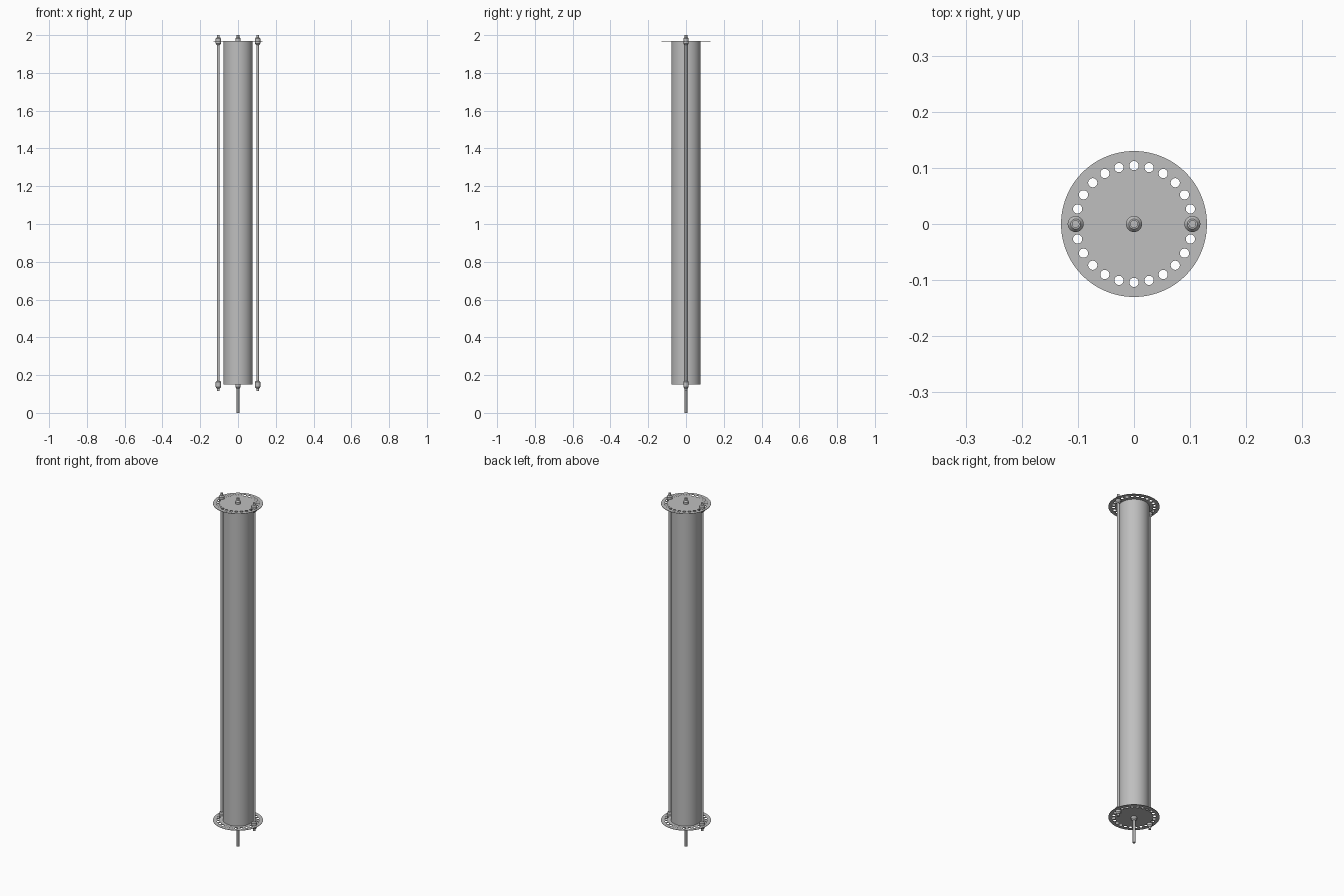
import bpy, bmesh, math

if "Cube" in bpy.data.objects:
    bpy.data.objects.remove(bpy.data.objects["Cube"])

metal = bpy.data.materials.new("brushed_grey")
metal.use_nodes = True
grey = (0.52, 0.52, 0.52, 1)
metal.diffuse_color = grey
metal.node_tree.nodes["Principled BSDF"].inputs["Base Color"].default_value = grey

BOTTOM, TOP = 0.15, 1.968      # plate heights
BOLT_R = 0.104                 # bolt circle radius
ROD_R = 0.0068


def add_object(name, mesh):
    obj = bpy.data.objects.new(name, mesh)
    bpy.context.collection.objects.link(obj)
    obj.data.materials.clear()
    obj.data.materials.append(metal)
    return obj


def lathe(name, profile, x=0, sides=32):
    """Solid of revolution about a vertical axis from (radius, z) points."""
    bm = bmesh.new()
    rings = []
    for r, z in profile:
        angles = [2 * math.pi * i / sides for i in range(sides)]
        rings.append([bm.verts.new((x + r * math.cos(a), r * math.sin(a), z)) for a in angles])
    for low, high in zip(rings, rings[1:]):
        for i in range(sides):
            j = (i + 1) % sides
            bm.faces.new((low[i], low[j], high[j], high[i]))
    bm.faces.new(rings[0])
    bm.faces.new(rings[-1])
    bmesh.ops.recalc_face_normals(bm, faces=bm.faces)
    mesh = bpy.data.meshes.new(name)
    bm.to_mesh(mesh)
    bm.free()
    obj = add_object(name, mesh)
    bpy.ops.object.select_all(action='DESELECT')
    obj.select_set(True)
    bpy.context.view_layer.objects.active = obj
    bpy.ops.object.shade_smooth_by_angle()
    return obj


def nut(name, x, z, direction):
    """Nut with a tapered outer end, standing on a plate."""
    shape = [(0.0143, 0), (0.0143, 0.013), (0.009, 0.02)]
    lathe(name, [(r, z + direction * h) for r, h in shape], x, 24)


def perforated_plate(name, z):
    """Thin disc with a ring of holes."""
    curve = bpy.data.curves.new(name, 'CURVE')
    curve.dimensions = '2D'
    curve.fill_mode = 'BOTH'
    curve.extrude = 0.001

    def circle(cx, cy, r, n):
        spline = curve.splines.new('POLY')
        spline.points.add(n - 1)
        for i, p in enumerate(spline.points):
            a = 2 * math.pi * i / n
            p.co = (cx + r * math.cos(a), cy + r * math.sin(a), 0, 1)
        spline.use_cyclic_u = True

    circle(0, 0, 0.13, 96)
    for k in range(24):
        a = 2 * math.pi * k / 24
        circle(BOLT_R * math.cos(a), BOLT_R * math.sin(a), 0.0082, 20)
    source = bpy.data.objects.new(name + "_outline", curve)
    mesh = bpy.data.meshes.new_from_object(source)
    bpy.data.objects.remove(source)
    plate = add_object(name, mesh)
    plate.location.z = z


# Main body and end plates
lathe("body_tube", [(0.078, BOTTOM), (0.078, TOP)], sides=64)
perforated_plate("bottom_plate", BOTTOM)
perforated_plate("top_plate", TOP)

# Side tie rods, each held by nuts on both faces of both plates
for side, x in (("left", BOLT_R), ("right", -BOLT_R)):
    lathe(side + "_tie_rod", [(ROD_R, 0.117), (ROD_R, 2.0)], x, 24)
    for level, z in (("bottom", BOTTOM), ("top", TOP)):
        for place, d in (("upper", 1), ("lower", -1)):
            nut(f"{side}_{level}_{place}_nut", x, z, d)

# Central stems with their nuts
lathe("top_stem", [(ROD_R, TOP), (ROD_R, 2.0)], sides=24)
nut("top_centre_nut", 0, TOP, 1)
lathe("bottom_stem", [(ROD_R, 0), (ROD_R, BOTTOM)], sides=24)
nut("bottom_centre_nut", 0, BOTTOM, -1)
